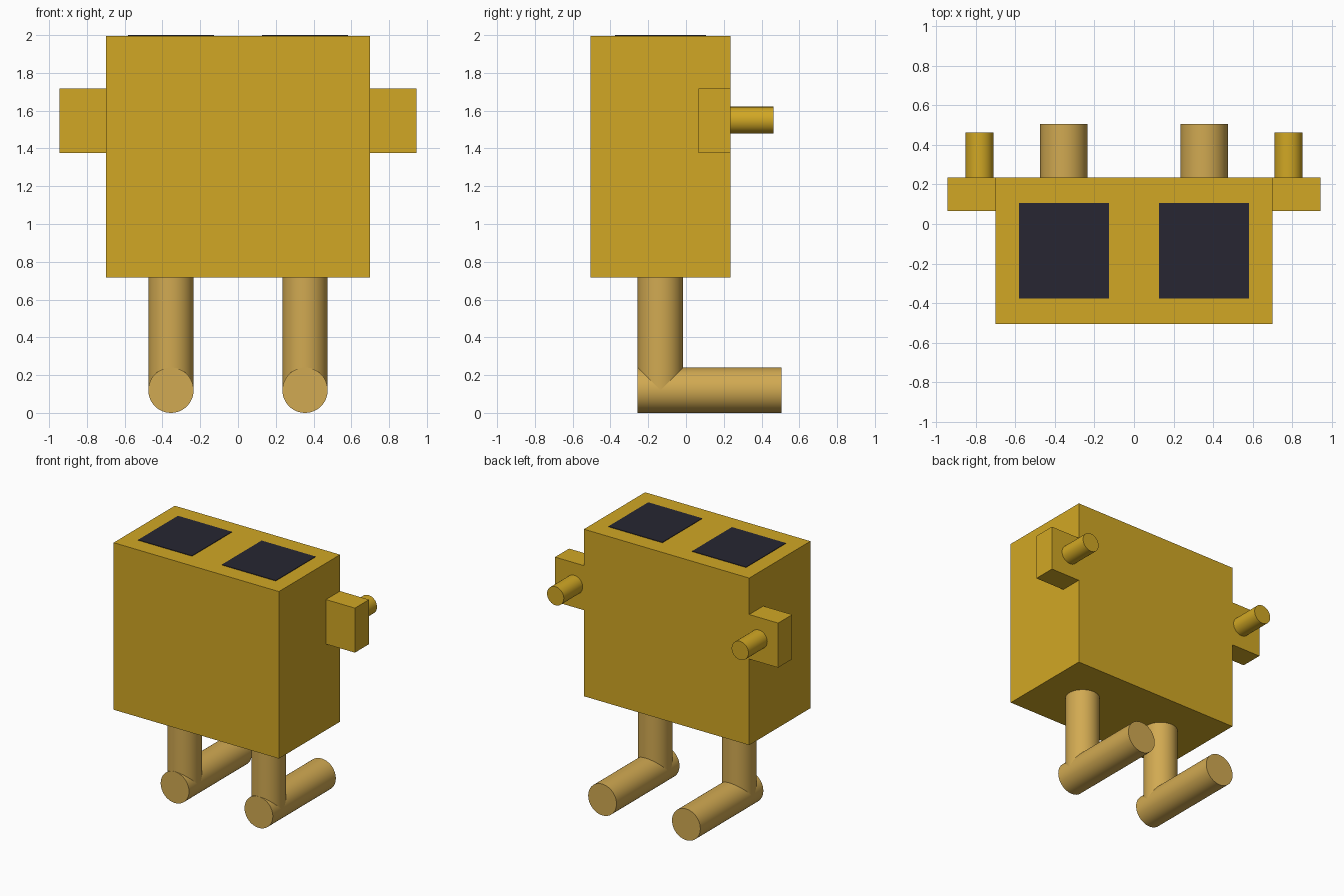
import bpy
import math
from mathutils import Vector

default = bpy.data.objects.get("Cube")
if default:
    bpy.data.objects.remove(default, do_unlink=True)


def make_material(name, rgb):
    mat = bpy.data.materials.new(name)
    mat.use_nodes = True
    colour = (*rgb, 1.0)
    mat.diffuse_color = colour
    mat.node_tree.nodes["Principled BSDF"].inputs["Base Color"].default_value = colour
    return mat


gold = make_material("gold", (0.64, 0.39, 0.018))
tan = make_material("tan", (0.64, 0.40, 0.084))
dark = make_material("dark glass", (0.02, 0.019, 0.032))


def box(name, low, high, mat):
    low, high = Vector(low), Vector(high)
    bpy.ops.mesh.primitive_cube_add(size=1, location=(low + high) / 2)
    obj = bpy.context.object
    obj.name = name
    obj.scale = high - low
    bpy.ops.object.transform_apply(location=False, rotation=False, scale=True)
    obj.data.materials.append(mat)
    return obj


def rod(name, start, end, radius, mat):
    start, end = Vector(start), Vector(end)
    axis = end - start
    bpy.ops.mesh.primitive_cylinder_add(
        vertices=48, radius=radius, depth=axis.length, location=(start + end) / 2,
        rotation=axis.to_track_quat("Z", "Y").to_euler())
    obj = bpy.context.object
    obj.name = name
    bpy.ops.object.shade_smooth_by_angle(angle=math.radians(30))
    obj.data.materials.append(mat)
    return obj


# Body
back = 0.235
top = 1.996
box("body", (-0.70, -0.505, 0.717), (0.70, back, top), gold)

for side, s in (("left", 1), ("right", -1)):
    # Dark panel on the top
    x_in, x_out = sorted((s * 0.126, s * 0.583))
    box(side + "_top_panel", (x_in, -0.376, top - 0.004), (x_out, 0.106, 2.0), dark)

    # Shoulder block and the peg behind it
    x_in, x_out = sorted((s * 0.70, s * 0.945))
    box(side + "_shoulder", (x_in, 0.065, 1.376), (x_out, back, 1.717), gold)
    rod(side + "_peg", (s * 0.782, back - 0.02, 1.55), (s * 0.782, 0.463, 1.55), 0.071, gold)

    # Leg and the foot reaching backwards
    x = s * 0.355
    rod(side + "_leg", (x, -0.136, 0.121), (x, -0.136, 0.73), 0.12, tan)
    rod(side + "_foot", (x, -0.257, 0.12), (x, 0.505, 0.12), 0.12, tan)
